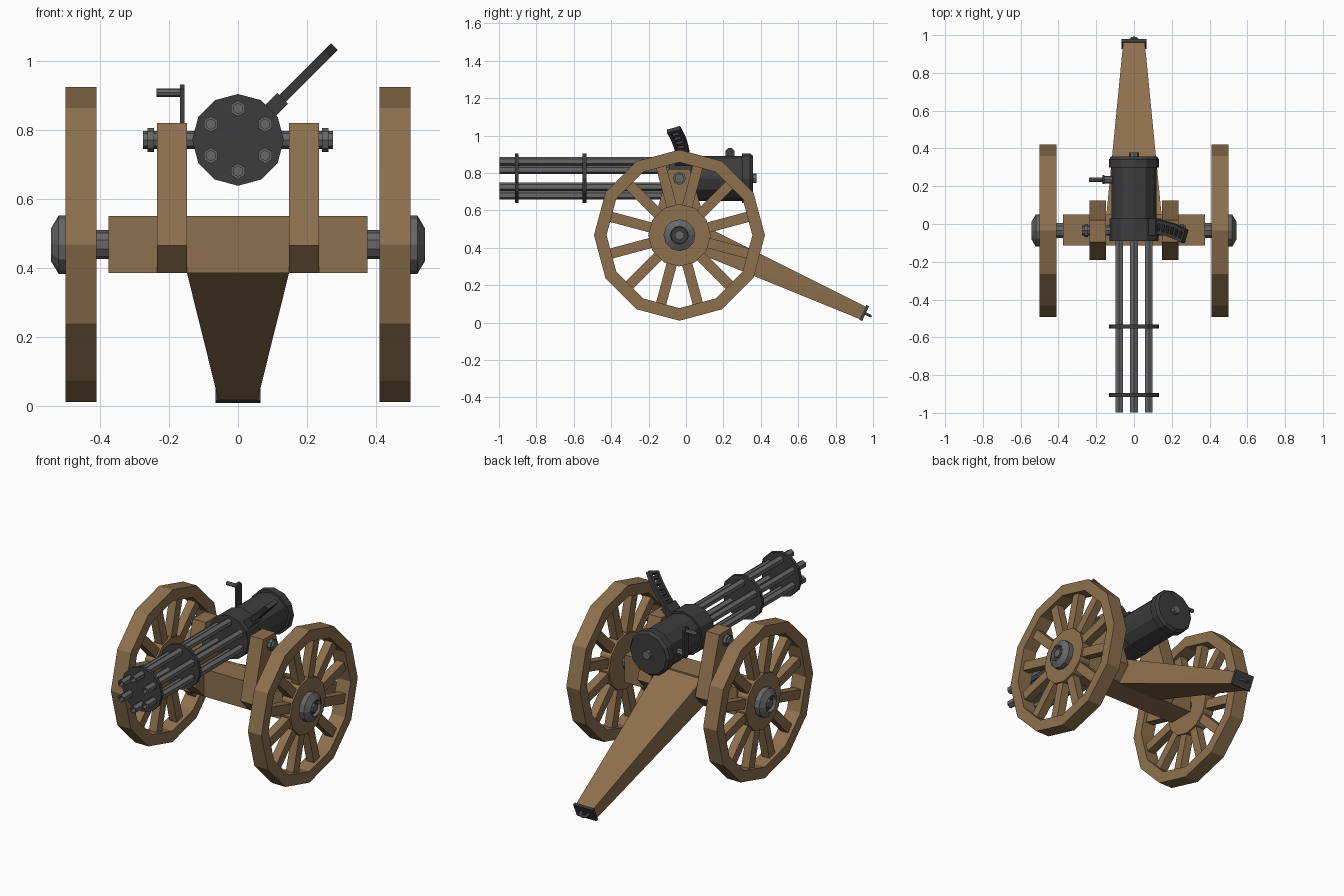
import bpy, bmesh, math
from mathutils import Matrix, Vector

if "Cube" in bpy.data.objects:
    bpy.data.objects.remove(bpy.data.objects["Cube"])


def material(name, rgb):
    m = bpy.data.materials.new(name)
    m.diffuse_color = (*rgb, 1)
    m.use_nodes = True
    m.node_tree.nodes["Principled BSDF"].inputs["Base Color"].default_value = m.diffuse_color
    return m


WOOD = material("brown wood", (0.27, 0.163, 0.075))
DARK = material("dark iron", (0.046, 0.046, 0.047))
STEEL = material("grey steel", (0.135, 0.135, 0.138))


def finish(bm, name, mat):
    bmesh.ops.remove_doubles(bm, verts=bm.verts, dist=1e-5)
    bmesh.ops.recalc_face_normals(bm, faces=bm.faces)
    me = bpy.data.meshes.new(name)
    bm.to_mesh(me)
    bm.free()
    me.materials.append(mat)
    ob = bpy.data.objects.new(name, me)
    bpy.context.collection.objects.link(ob)
    return ob


def lathe(name, profile, axis, sides, loc, mat, closed=False, phase=0.0):
    """Turn (distance along axis, radius) points; first corner is at the top."""
    bm = bmesh.new()
    rings = []
    for t, r in profile:
        ring = []
        for i in range(sides):
            a = 2 * math.pi * i / sides + phase
            s, c = r * math.sin(a), r * math.cos(a)
            p = {"X": (t, s, c), "Y": (s, t, c)}[axis]
            ring.append(bm.verts.new(Vector(p) + Vector(loc)))
        rings.append(ring)
    n = len(rings)
    for k in range(n if closed else n - 1):
        a, b = rings[k], rings[(k + 1) % n]
        for i in range(sides):
            j = (i + 1) % sides
            bm.faces.new((a[i], a[j], b[j], b[i]))
    return finish(bm, name, mat)


def rod(name, t0, t1, r, axis, sides, loc, mat, phase=0.0):
    return lathe(name, [(t0, 0), (t0, r), (t1, r), (t1, 0)], axis, sides, loc, mat, phase=phase)


def boxes(name, items, mat):
    """One mesh from several (size, matrix) boxes."""
    bm = bmesh.new()
    for size, m in items:
        bmesh.ops.create_cube(bm, size=1, matrix=m @ Matrix.Diagonal((*size, 1)))
    # keep touching boxes as separate shells
    return finish(bm, name, mat)


def hull(name, pts, mat):
    bm = bmesh.new()
    for p in pts:
        bm.verts.new(p)
    bmesh.ops.convex_hull(bm, input=bm.verts)
    bmesh.ops.dissolve_limit(bm, angle_limit=0.01, verts=bm.verts, edges=bm.edges)
    return finish(bm, name, mat)


AY, AZ = -0.035, 0.467      # wheel axle line
GZ = 0.771                  # gun axis height

# Wheels, hubs, uprights and trunnions on both sides
for s, side in ((-1, "left"), (1, "right")):
    axle = (0, AY, AZ)
    lathe(side + "_wheel_rim", [(s * 0.41, 0.39), (s * 0.41, 0.457), (s * 0.50, 0.457), (s * 0.50, 0.39)],
          "X", 12, axle, WOOD, closed=True)
    rod(side + "_wheel_hub", s * 0.42, s * 0.49, 0.167, "X", 12, axle, WOOD)
    spokes = []
    for i in range(12):
        turn = Matrix.Rotation(math.radians(15 + 30 * i), 4, "X")
        spokes.append(((0.05, 0.055, 0.27),
                       Matrix.Translation((s * 0.455, AY, AZ)) @ turn @ Matrix.Translation((0, 0, 0.275))))
    boxes(side + "_wheel_spokes", spokes, WOOD)
    lathe(side + "_hub_cap", [(s * 0.48, 0), (s * 0.48, 0.085), (s * 0.52, 0.085), (s * 0.542, 0.048),
                              (s * 0.515, 0.045), (s * 0.515, 0)], "X", 12, axle, STEEL)
    rod(side + "_hub_recess", s * 0.51, s * 0.522, 0.045, "X", 12, axle, DARK)
    rod(side + "_axle_end", s * 0.51, s * 0.538, 0.027, "X", 6, axle, STEEL)

    # Upright bracket with tapered top and chamfered foot
    profile = [(-0.095, 0.82), (0.02, 0.82), (0.125, 0.465), (0.05, 0.385), (-0.113, 0.385), (-0.19, 0.465)]
    hull(side + "_upright", [(s * x, y, z) for x in (0.148, 0.235) for y, z in profile], WOOD)

    # Trunnion pin and collar
    rod(side + "_trunnion", s * 0.10, s * 0.275, 0.026, "X", 8, (0, AY, GZ), STEEL)
    rod(side + "_trunnion_collar", s * 0.243, s * 0.262, 0.035, "X", 8, (0, AY, GZ), STEEL)

# Axle rod and beam
rod("axle_rod", -0.50, 0.50, 0.042, "X", 10, (0, AY, AZ), STEEL)
boxes("axle_beam", [((0.75, 0.163, 0.165), Matrix.Translation((0, -0.032, 0.467)))], WOOD)

# Tapered trail
trail = [(0.148, 0.03, 0.385), (0.148, 0.03, 0.55), (0.057, 0.962, 0.085), (0.057, 0.93, 0.018)]
hull("trail", [(sx * x, y, z) for sx in (-1, 1) for x, y, z in trail], WOOD)

# Trail end plate and towing loop
end = Matrix.Translation((0.0, 0.953, 0.051)) @ Matrix.Rotation(math.radians(-25), 4, "X")
boxes("trail_end_plate", [((0.13, 0.016, 0.088), end)], DARK)
bm = bmesh.new()
path = [(-0.024, 0.0)] + [(0.024 * -math.cos(a), 0.012 + 0.024 * math.sin(a))
                          for a in (math.pi * k / 6 for k in range(7))] + [(0.024, 0.0)]
rings = []
for k, (x, y) in enumerate(path):
    a = min(max(k - 1, 0), 6) * math.pi / 6
    out = Vector((-math.cos(a), math.sin(a), 0))
    rings.append([bm.verts.new(end @ (Vector((x, y, 0)) + 0.008 * (out * math.cos(b) + Vector((0, 0, math.sin(b))))))
                  for b in (math.pi * j / 3 for j in range(6))])
for a, b in zip(rings, rings[1:]):
    for j in range(6):
        bm.faces.new((a[j], a[(j + 1) % 6], b[(j + 1) % 6], b[j]))
finish(bm, "towing_loop", STEEL)

# Receiver body
gun = (0, 0, GZ)
lathe("receiver", [(-0.09, 0), (-0.09, 0.131), (0.03, 0.131), (0.03, 0.12), (0.30, 0.12), (0.30, 0.133),
                   (0.342, 0.133), (0.358, 0.12), (0.358, 0)], "Y", 12, gun, DARK)
rod("rear_knob", 0.35, 0.378, 0.026, "Y", 8, gun, STEEL)

# Six hollow barrels and two clamping discs
for i in range(6):
    a = math.pi * i / 3
    pos = (0.091 * math.sin(a), 0, GZ + 0.091 * math.cos(a))
    lathe("barrel_%d" % (i + 1), [(-0.05, 0), (-0.05, 0.023), (-0.997, 0.023), (-0.997, 0.015), (-0.94, 0.015),
                                  (-0.94, 0)], "Y", 6, pos, STEEL)
for name, y in (("front_disc", -0.905), ("middle_disc", -0.543)):
    rod(name, y - 0.01, y + 0.01, 0.133, "Y", 12, gun, DARK)

# Crank: shaft, rounded arm and handle
CY, HZ = 0.235, 0.908
rod("crank_shaft", -0.10, -0.165, 0.02, "X", 8, (0, CY, GZ), STEEL)
arm = []
for x in (-0.168, -0.155):
    for k in range(8):
        a = math.pi * (k + 0.5) / 4
        z = HZ if math.cos(a) > 0 else GZ
        arm.append((x, CY + 0.026 * math.sin(a), z + 0.026 * math.cos(a)))
hull("crank_arm", arm, DARK)
rod("crank_handle", -0.16, -0.237, 0.012, "X", 8, (0, CY, HZ), STEEL)

# Curved, slotted magazine leaning out to the right
h = math.sqrt(0.5)
frame = Matrix(((h, 0, -h, 0.108), (0, 1, 0, -0.015), (h, 0, h, 0.870), (0, 0, 0, 1)))
boxes("magazine_socket", [((0.06, 0.09, 0.045), frame)], DARK)
parts, m, step = [], frame.copy(), 0.0335
for i in range(7):
    m = m @ Matrix.Rotation(-0.055, 4, "Z")
    for v in (-0.028, 0.028):
        parts.append(((step + 0.003, 0.018, 0.028), m @ Matrix.Translation((step / 2, v, 0))))
    m = m @ Matrix.Translation((step, 0, 0))
    parts.append(((0.015, 0.07, 0.026), m @ Matrix.Translation((-0.006, 0, 0))))
boxes("magazine", parts, DARK)
